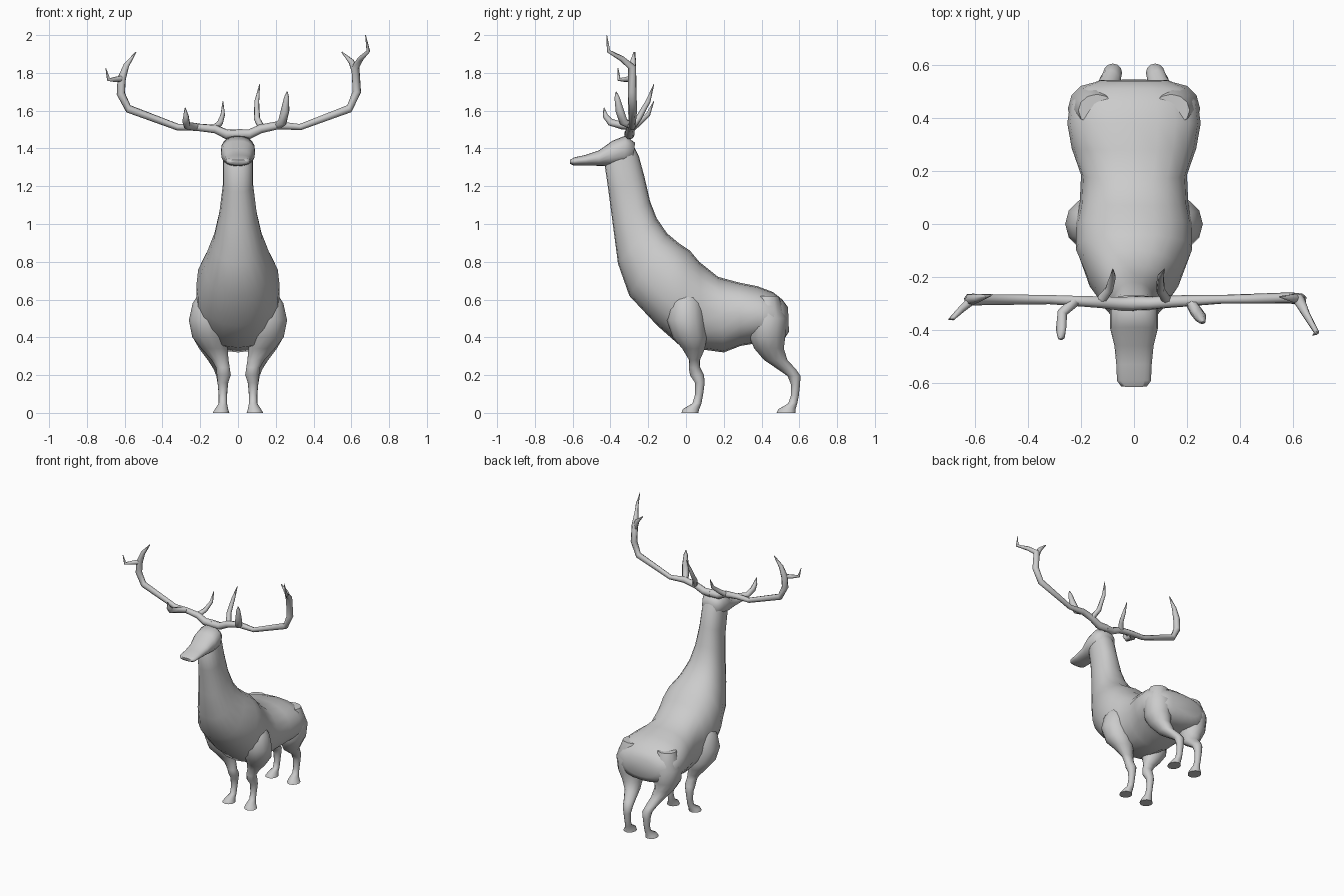
import bpy, bmesh, math
from mathutils import Vector

hide = bpy.data.materials.new("plain_grey")
hide.diffuse_color = (0.6, 0.6, 0.6, 1)


def loft(name, rings):
    """Skin a list of equal point rings, capped at both ends."""
    bm = bmesh.new()
    vs = [[bm.verts.new(p) for p in r] for r in rings]
    n = len(vs[0])
    for a, b in zip(vs, vs[1:]):
        for i in range(n):
            j = (i + 1) % n
            bm.faces.new((a[i], a[j], b[j], b[i]))
    bm.faces.new(vs[0])
    bm.faces.new(vs[-1])
    bmesh.ops.recalc_face_normals(bm, faces=bm.faces)
    me = bpy.data.meshes.new(name)
    bm.to_mesh(me)
    bm.free()
    me.materials.append(hide)
    for p in me.polygons:
        p.use_smooth = True
    me.set_sharp_from_angle(angle=math.radians(65))
    ob = bpy.data.objects.new(name, me)
    bpy.context.collection.objects.link(ob)
    return ob


def oval(c, u, v, n=16, e=1.0):
    """Ring round c with half axes u and v; e < 1 makes it boxier."""
    pw = lambda t: math.copysign(abs(t) ** e, t)
    return [c + u * pw(math.cos(k * math.tau / n)) + v * pw(math.sin(k * math.tau / n))
            for k in range(n)]


def section(yt, zt, yb, zb, w, e=0.88):
    """Body ring from its top point, bottom point and half width."""
    t, b = Vector((0, yt, zt)), Vector((0, yb, zb))
    return oval((t + b) / 2, (t - b) / 2, Vector((w, 0, 0)), 20, e)


def tube(name, pts):
    """Tapered antler branch through (x, y, z, radius) points."""
    ps = [Vector(p[:3]) for p in pts]
    rings = []
    for i, p in enumerate(ps):
        t = (ps[min(i + 1, len(ps) - 1)] - ps[max(i - 1, 0)]).normalized()
        u = t.cross(Vector((0.1, 1, 0.15))).normalized()
        rings.append(oval(p, u * pts[i][3], t.cross(u) * pts[i][3], 7))
    loft(name, rings)


# Body and neck, from rump to the back of the skull
loft("body_and_neck", [section(*s) for s in (
    (0.54, 0.56, 0.545, 0.43, 0.13), (0.51, 0.60, 0.52, 0.39, 0.20),
    (0.46, 0.64, 0.47, 0.37, 0.24), (0.38, 0.67, 0.38, 0.37, 0.252),
    (0.28, 0.69, 0.29, 0.355, 0.235), (0.17, 0.72, 0.20, 0.32, 0.20),
    (0.07, 0.80, 0.09, 0.335, 0.205), (0.02, 0.86, -0.02, 0.345, 0.22),
    (-0.04, 0.90, -0.15, 0.46, 0.22), (-0.10, 0.95, -0.30, 0.62, 0.175),
    (-0.155, 1.03, -0.36, 0.79, 0.13), (-0.19, 1.12, -0.385, 0.98, 0.10),
    (-0.22, 1.25, -0.41, 1.17, 0.08), (-0.25, 1.36, -0.43, 1.31, 0.08),
    (-0.29, 1.44, -0.40, 1.36, 0.07))])

# Head and muzzle
loft("head", [section(*s) for s in (
    (-0.27, 1.43, -0.28, 1.33, 0.06), (-0.32, 1.468, -0.33, 1.31, 0.09),
    (-0.39, 1.44, -0.40, 1.305, 0.09), (-0.46, 1.39, -0.46, 1.308, 0.074),
    (-0.53, 1.366, -0.53, 1.31, 0.067), (-0.59, 1.353, -0.595, 1.31, 0.064),
    (-0.615, 1.34, -0.613, 1.318, 0.048))])

# Legs: z, y, x, half length, half width
FRONT = ((0.66, 0.0, 0.13, 0.05, 0.06), (0.58, 0.0, 0.15, 0.09, 0.09),
         (0.49, 0.0, 0.16, 0.10, 0.10), (0.40, 0.02, 0.15, 0.09, 0.092),
         (0.34, 0.04, 0.125, 0.06, 0.07), (0.28, 0.045, 0.095, 0.029, 0.045),
         (0.24, 0.045, 0.08, 0.03, 0.036), (0.20, 0.058, 0.075, 0.037, 0.037),
         (0.16, 0.073, 0.08, 0.026, 0.028), (0.10, 0.07, 0.08, 0.021, 0.022),
         (0.05, 0.058, 0.08, 0.024, 0.022), (0.02, 0.027, 0.087, 0.043, 0.035),
         (0.0, 0.02, 0.09, 0.045, 0.044))
BACK = ((0.62, 0.43, 0.14, 0.06, 0.07), (0.50, 0.435, 0.15, 0.10, 0.10),
        (0.40, 0.43, 0.15, 0.095, 0.09), (0.34, 0.44, 0.135, 0.078, 0.07),
        (0.28, 0.475, 0.11, 0.062, 0.05), (0.23, 0.535, 0.09, 0.048, 0.038),
        (0.195, 0.572, 0.08, 0.034, 0.035), (0.15, 0.58, 0.08, 0.024, 0.027),
        (0.09, 0.576, 0.08, 0.021, 0.022), (0.05, 0.565, 0.08, 0.024, 0.022),
        (0.02, 0.535, 0.087, 0.045, 0.035), (0.0, 0.53, 0.09, 0.05, 0.044))
for side, s in (("right", 1), ("left", -1)):
    for name, rows in (("front_leg", FRONT), ("back_leg", BACK)):
        loft(f"{name}_{side}", [oval(Vector((s * x, y, z)), Vector((0, ry, 0)),
                                     Vector((rx, 0, 0)), 12) for z, y, x, ry, rx in rows])

# Main antler beams, ending in different tips
tube("antler_beam_right", (
    (0, -0.30, 1.475, 0.028), (0.06, -0.30, 1.475, 0.026), (0.12, -0.295, 1.503, 0.024),
    (0.21, -0.29, 1.522, 0.022), (0.33, -0.285, 1.513, 0.017), (0.59, -0.28, 1.61, 0.022),
    (0.63, -0.285, 1.70, 0.023), (0.622, -0.285, 1.83, 0.022), (0.65, -0.34, 1.875, 0.015),
    (0.69, -0.41, 1.915, 0.010), (0.675, -0.42, 2.0, 0.002)))
tube("antler_fork_right", (
    (0.622, -0.285, 1.80, 0.018), (0.60, -0.28, 1.86, 0.016), (0.55, -0.275, 1.91, 0.003)))
tube("antler_beam_left", (
    (0, -0.30, 1.475, 0.028), (-0.06, -0.30, 1.475, 0.026), (-0.12, -0.295, 1.503, 0.023),
    (-0.22, -0.29, 1.513, 0.020), (-0.32, -0.285, 1.513, 0.018), (-0.58, -0.285, 1.61, 0.022),
    (-0.62, -0.285, 1.69, 0.023), (-0.615, -0.285, 1.77, 0.023), (-0.59, -0.28, 1.84, 0.016),
    (-0.54, -0.27, 1.91, 0.003)))
tube("antler_fork_left", (
    (-0.61, -0.285, 1.77, 0.018), (-0.65, -0.32, 1.765, 0.014), (-0.685, -0.355, 1.765, 0.010),
    (-0.70, -0.36, 1.825, 0.002)))

# Rear and forward tines near the skull
tube("rear_tine_right", (
    (0.13, -0.295, 1.50, 0.020), (0.10, -0.25, 1.56, 0.017), (0.10, -0.20, 1.65, 0.013),
    (0.115, -0.17, 1.74, 0.002)))
tube("rear_tine_left", (
    (-0.13, -0.295, 1.50, 0.020), (-0.095, -0.25, 1.535, 0.016), (-0.08, -0.20, 1.58, 0.012),
    (-0.08, -0.17, 1.65, 0.002)))
tube("forward_tine_right", (
    (0.21, -0.29, 1.52, 0.020), (0.235, -0.33, 1.54, 0.024), (0.25, -0.35, 1.60, 0.023),
    (0.258, -0.365, 1.67, 0.014), (0.26, -0.37, 1.70, 0.003)))
tube("forward_tine_left", (
    (-0.22, -0.29, 1.515, 0.020), (-0.27, -0.335, 1.52, 0.020), (-0.275, -0.40, 1.54, 0.020),
    (-0.275, -0.425, 1.57, 0.015), (-0.28, -0.435, 1.615, 0.003)))
